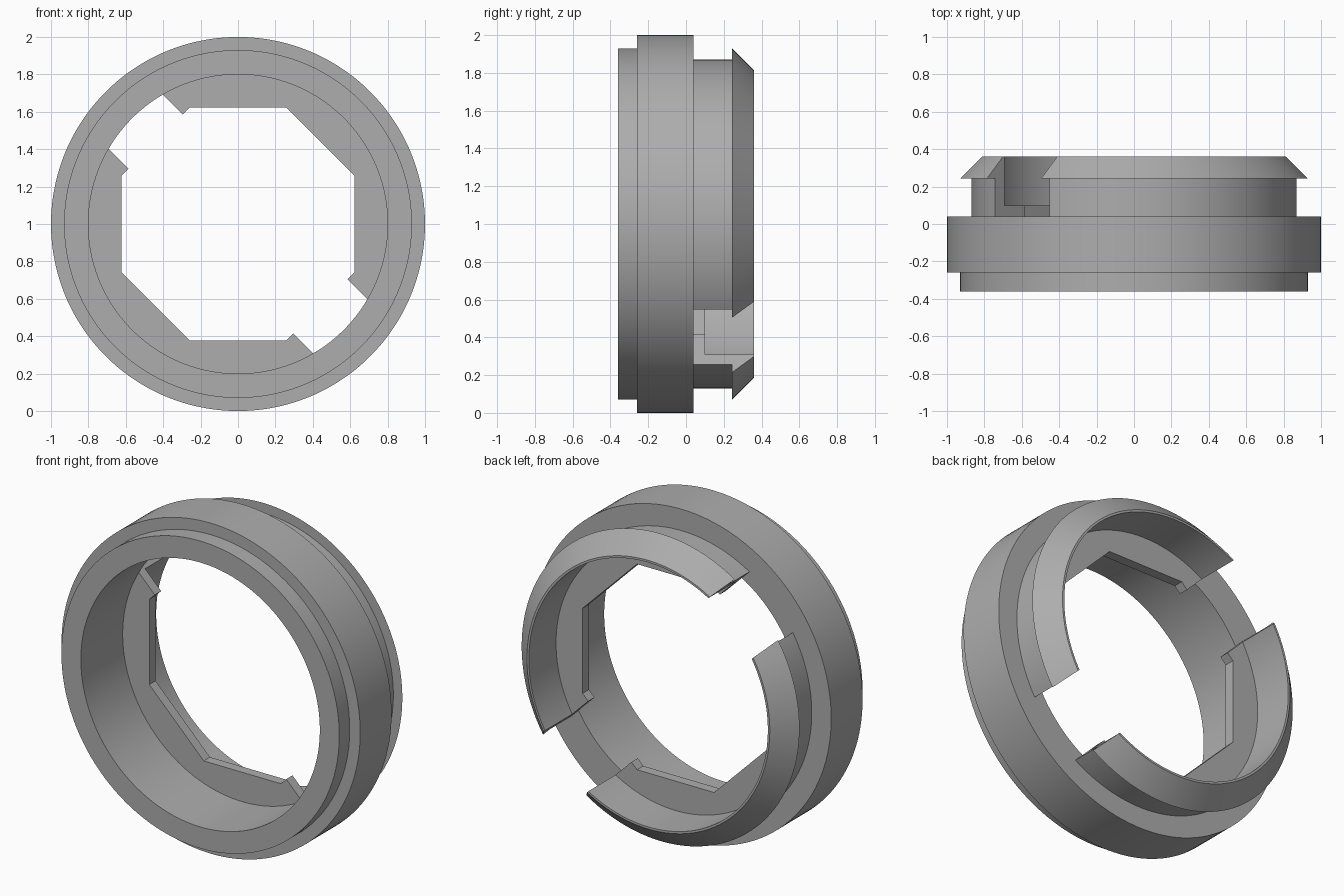
import bpy
import bmesh
from math import sin, cos, pi, radians
from mathutils import Matrix

cube = bpy.data.objects.get("Cube")
if cube:
    bpy.data.objects.remove(cube, do_unlink=True)

SEGMENTS = 128
BORE = 0.80        # inner radius of the ring
SHOULDER = 0.04    # y of the face behind the body
CENTRE_Z = 1.0

grey = bpy.data.materials.new("plain grey")
grey.use_nodes = True
colour = (0.42, 0.42, 0.42, 1)
grey.diffuse_color = colour
grey.node_tree.nodes["Principled BSDF"].inputs["Base Color"].default_value = colour


def finish(name, bm):
    bmesh.ops.recalc_face_normals(bm, faces=bm.faces)
    mesh = bpy.data.meshes.new(name)
    bm.to_mesh(mesh)
    bm.free()
    mesh.materials.append(grey)
    obj = bpy.data.objects.new(name, mesh)
    bpy.context.collection.objects.link(obj)
    return obj


def ring(name, profile, sides=SEGMENTS):
    """Revolve a closed (radius, y) profile about the y axis."""
    bm = bmesh.new()
    loops = []
    for i in range(sides):
        a = 2 * pi * (i + 0.5) / sides
        loops.append([bm.verts.new((r * cos(a), y, CENTRE_Z + r * sin(a)))
                      for r, y in profile])
    count = len(profile)
    for i in range(sides):
        here, there = loops[i], loops[(i + 1) % sides]
        for j in range(count):
            k = (j + 1) % count
            bm.faces.new((here[j], here[k], there[k], there[j]))
    return finish(name, bm)


def cut(obj, cutter):
    mod = obj.modifiers.new("cut", 'BOOLEAN')
    mod.operation = 'DIFFERENCE'
    mod.solver = 'EXACT'
    mod.object = cutter
    bpy.context.view_layer.objects.active = obj
    bpy.ops.object.modifier_apply(modifier=mod.name)


# Main body with a stepped front edge
body = ring("body_ring", [
    (BORE, -0.36), (0.93, -0.36), (0.93, -0.26), (1.0, -0.26),
    (1.0, SHOULDER), (BORE, SHOULDER)])

# Rear collar with an overhanging bevelled lip
collar = ring("snap_collar", [
    (BORE, SHOULDER), (0.87, SHOULDER), (0.87, 0.243), (0.93, 0.243),
    (0.813, 0.36), (BORE, 0.36)])

# Thin web whose opening is a regular octagon
apothem = 0.622
corner = apothem / cos(pi / 8)
web_back = 0.10
bm = bmesh.new()
outer, inner = [], []
for y in (SHOULDER, web_back):
    for loop, radius, sides in ((outer, BORE, SEGMENTS), (inner, corner, 8)):
        loop.append([bm.verts.new((radius * cos(2 * pi * (i + 0.5) / sides), y,
                                   CENTRE_Z + radius * sin(2 * pi * (i + 0.5) / sides)))
                     for i in range(sides)])
for front, back in (outer, inner):
    for i in range(len(front)):
        k = (i + 1) % len(front)
        bm.faces.new((front[i], front[k], back[k], back[i]))
# Each octagon side is joined to the matching arc of the outer circle
step = SEGMENTS // 8
for side in range(2):
    for i in range(8):
        start = i * step + step // 2
        arc = [outer[side][(start + n) % SEGMENTS] for n in range(step + 1)]
        bm.faces.new(arc + [inner[side][(i + 1) % 8], inner[side][i]])
web = finish("octagonal_web", bm)

# Diagonal slot through collar and web on two opposite sides
bm = bmesh.new()
bmesh.ops.create_cube(bm, size=1, matrix=(
    Matrix.Translation((0, 0.25, CENTRE_Z))
    @ Matrix.Rotation(radians(45), 4, 'Y')
    @ Matrix.Diagonal((3, 0.5, 0.41, 1))))
slot = finish("slot_cutter", bm)
slot.hide_render = True
for part in (collar, web):
    cut(part, slot)
bpy.data.objects.remove(slot, do_unlink=True)

# Smooth round walls, crisp edges
bpy.ops.object.select_all(action='DESELECT')
for part in (body, collar, web):
    part.select_set(True)
bpy.context.view_layer.objects.active = body
bpy.ops.object.shade_smooth_by_angle(angle=radians(30))
